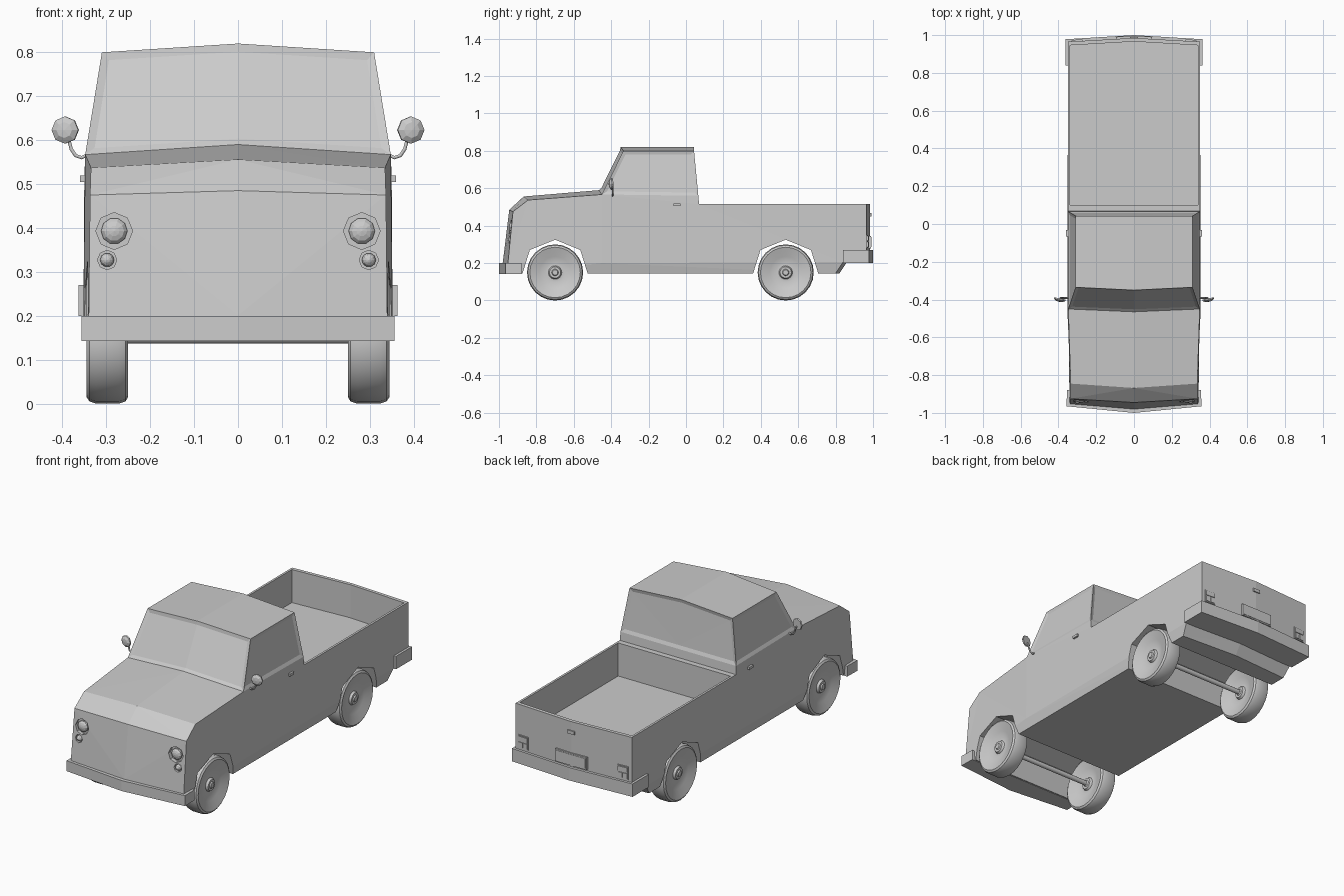
import bpy, bmesh, math
from mathutils import Matrix, Vector

if "Cube" in bpy.data.objects:
    bpy.data.objects.remove(bpy.data.objects["Cube"])

grey = bpy.data.materials.new("plain_grey")
grey.diffuse_color = (0.6, 0.6, 0.6, 1)
grey.use_nodes = True
grey.node_tree.nodes["Principled BSDF"].inputs["Base Color"].default_value = grey.diffuse_color


def finish(name, bm, smooth=False):
    bmesh.ops.recalc_face_normals(bm, faces=bm.faces)
    me = bpy.data.meshes.new(name)
    bm.to_mesh(me)
    bm.free()
    me.materials.append(grey)
    ob = bpy.data.objects.new(name, me)
    bpy.context.collection.objects.link(ob)
    if smooth:
        bpy.ops.object.select_all(action='DESELECT')
        ob.select_set(True)
        bpy.context.view_layer.objects.active = ob
        bpy.ops.object.shade_smooth_by_angle(angle=math.radians(35))
    return ob


def prism(name, pts, axis, lo, hi):
    """Extrude a 2D outline along an axis: 'x' takes (y,z), 'z' takes (x,y)."""
    bm = bmesh.new()
    place = (lambda a, b, h: (h, a, b)) if axis == 'x' else (lambda a, b, h: (a, b, h))
    rows = [[bm.verts.new(place(a, b, h)) for a, b in pts] for h in (lo, hi)]
    n = len(pts)
    for r in rows:
        bm.faces.new(r)
    for i in range(n):
        j = (i + 1) % n
        bm.faces.new((rows[0][i], rows[0][j], rows[1][j], rows[1][i]))
    bmesh.ops.triangulate(bm, faces=[f for f in bm.faces if len(f.verts) > 4])
    return finish(name, bm)


def box(name, centre, size, turn=0):
    bm = bmesh.new()
    m = Matrix.Translation(centre) @ Matrix.Rotation(turn, 4, 'Z') @ Matrix.Diagonal((*size, 1))
    bmesh.ops.create_cube(bm, size=1, matrix=m)
    return finish(name, bm)


def lathe(name, profile, segs, matrix, smooth=False):
    """Spin (radius, height) points about z, then place with matrix."""
    bm = bmesh.new()
    vs = [bm.verts.new((r, 0, h)) for r, h in profile]
    es = [bm.edges.new(p) for p in zip(vs, vs[1:])]
    bmesh.ops.spin(bm, geom=vs + es, cent=(0, 0, 0), axis=(0, 0, 1),
                   angle=2 * math.pi, steps=segs)
    bmesh.ops.remove_doubles(bm, verts=bm.verts, dist=1e-5)
    bm.transform(matrix)
    return finish(name, bm, smooth)


def cut(ob, cutter):
    mod = ob.modifiers.new("cut", 'BOOLEAN')
    mod.operation, mod.solver, mod.object = 'DIFFERENCE', 'EXACT', cutter
    bpy.context.view_layer.objects.active = ob
    bpy.ops.object.modifier_apply(modifier=mod.name)
    bpy.data.objects.remove(cutter)


# Body: profile stations (corner x, y, z, centre-line y, z)
stations = [
    (.335, -.950, .145, -.985, .145), (.340, -.952, .200, -.980, .200),
    (.337, -.925, .475, -.945, .485), (.335, -.845, .537, -.868, .556),
    (.348, -.450, .567, -.465, .590), (.310, -.335, .800, -.350, .820),
    (.310, .043, .800, .043, .820), (.348, .066, .560, .066, .560),
    (.350, .070, .515, .070, .515), (.350, .965, .515, .985, .515),
    (.350, .965, .205, .985, .205), (.350, .840, .205, .860, .205),
    (.338, .800, .145, .820, .145), (.338, -.450, .145, -.450, .145)]
bm = bmesh.new()
mid = [bm.verts.new((0, s[3], s[4])) for s in stations]
n = len(stations)
windows = {"front": [], "rear": [], "left": [], "right": []}
for sx, side in ((-1, "right"), (1, "left")):
    c = [bm.verts.new((sx * s[0], s[1], s[2])) for s in stations]
    m = bm.verts.new((sx * .352, -.45, .2))
    for i in range(n):
        j = (i + 1) % n
        f = bm.faces.new((c[i], c[j], mid[j], mid[i]))
        if i == 4:
            windows["front"].append(f)
        if i == 6:
            windows["rear"].append(f)
    bm.faces.new((c[1], c[2], c[3], c[4], m))
    bm.faces.new((m, c[4], c[7], c[8], c[9], c[10], c[11]))
    windows[side].append(bm.faces.new((c[4], c[5], c[6], c[7])))
    bm.faces.new((c[0], c[1], m, c[13]))
    bm.faces.new((c[13], m, c[11], c[12]))
bmesh.ops.recalc_face_normals(bm, faces=bm.faces)
for faces in windows.values():
    bmesh.ops.inset_region(bm, faces=faces, thickness=.018, depth=-.006,
                           use_even_offset=True, use_boundary=True)
bmesh.ops.triangulate(bm, faces=bm.faces)
body = finish("truck_body", bm)

# Open load bed
cut(body, prism("bed_cutter", [(-.338, .1), (.338, .1), (.338, .946), (0, .966), (-.338, .946)],
                'z', .335, .7))

# Wheel arches, wheels and axles
tyre = [(0, .040), (.014, .040), (.018, .034), (.030, .034), (.036, .022), (.052, .020),
        (.085, .030), (.135, .0475), (.145, .041), (.150, .026)]
tyre += [(r, -h) for r, h in reversed(tyre)]
turn_x = Matrix.Rotation(math.pi / 2, 4, 'Y')
for end, wy in (("front", -.70), ("rear", .533)):
    arch = [(-.178, .1), (-.174, .145), (-.135, .27), (0, .325), (.135, .27), (.174, .145), (.178, .1)]
    cut(body, prism("arch_cutter", [(wy + a, b) for a, b in arch], 'x', -.5, .5))
    lathe(end + "_axle", [(0, -.28), (.013, -.28), (.013, .28), (0, .28)], 12,
          Matrix.Translation((0, wy, .15)) @ turn_x, True)
    for sx, side in ((-1, "right"), (1, "left")):
        lathe(f"{end}_{side}_wheel", tyre, 24,
              Matrix.Translation((sx * .2975, wy, .15)) @ turn_x, True)

# Bumpers with a shallow V
prism("front_bumper", [(-.355, -.88), (-.357, -.965), (0, -1), (.357, -.965), (.355, -.88)],
      'z', .143, .2)
prism("rear_bumper", [(-.363, .84), (-.363, .978), (0, 1), (.363, .978), (.363, .84)],
      'z', .2, .27)

# Parts repeated on both sides
face_front = Matrix.Rotation(math.pi / 2, 4, 'X')
for sx, side in ((-1, "right"), (1, "left")):
    # Recessed headlight and indicator lamps
    for lamp, x, z, y, R, r in (("headlight", .282, .393, -.936, .042, .030),
                                ("indicator", .298, .327, -.942, .022, .016)):
        at = Matrix.Translation((sx * x, y, z)) @ face_front
        cut(body, lathe("lamp_cutter", [(0, -.014), (R, -.014), (R, .04), (0, .04)], 8, at))
        lathe(f"{side}_{lamp}", [(0, -.02), (r, -.02), (r, -.004), (r * .75, .004),
                                 (r * .4, .008), (0, .010)], 10, at)
    # Wing mirror on a bent stalk
    lathe(side + "_mirror", [(0, .012), (.018, .010), (.031, .002), (.031, -.006), (0, -.006)], 8,
          Matrix.Translation((sx * .394, -.40, .623)) @ Matrix.Rotation(sx * .2, 4, 'Z') @ face_front)
    cu = bpy.data.curves.new(side + "_mirror_stalk", 'CURVE')
    cu.dimensions, cu.bevel_depth, cu.bevel_resolution = '3D', .0045, 1
    cu.use_fill_caps = True
    path = [(.340, .568), (.356, .560), (.370, .565), (.380, .580), (.385, .600), (.392, .612)]
    sp = cu.splines.new('POLY')
    sp.points.add(len(path) - 1)
    for p, (x, z) in zip(sp.points, path):
        p.co = (sx * x, -.392, z, 1)
    cu.materials.append(grey)
    bpy.context.collection.objects.link(bpy.data.objects.new(side + "_mirror_stalk", cu))
    # Door handle
    box(side + "_door_handle", (sx * .353, -.048, .512), (.014, .035, .014))
    # Tail lamp: backing plate and three lenses
    tilt = -sx * math.atan(.02 / .35)
    box(side + "_tail_lamp_plate", (sx * .30, .968, .316), (.062, .008, .07), tilt)
    for dx, dz, w, h in ((0, .017, .054, .026), (-.014, -.016, .024, .028), (.014, -.016, .024, .028)):
        box(side + "_tail_lamp_lens", (sx * .30 + dx, .970 - sx * dx * .057, .316 + dz),
            (w, .012, h), tilt)

# Tailgate number plate and latch
box("number_plate", (0, .984, .312), (.19, .012, .068))
box("number_plate_panel", (0, .986, .312), (.174, .012, .054))
box("tailgate_latch", (0, .984, .458), (.04, .014, .018))
